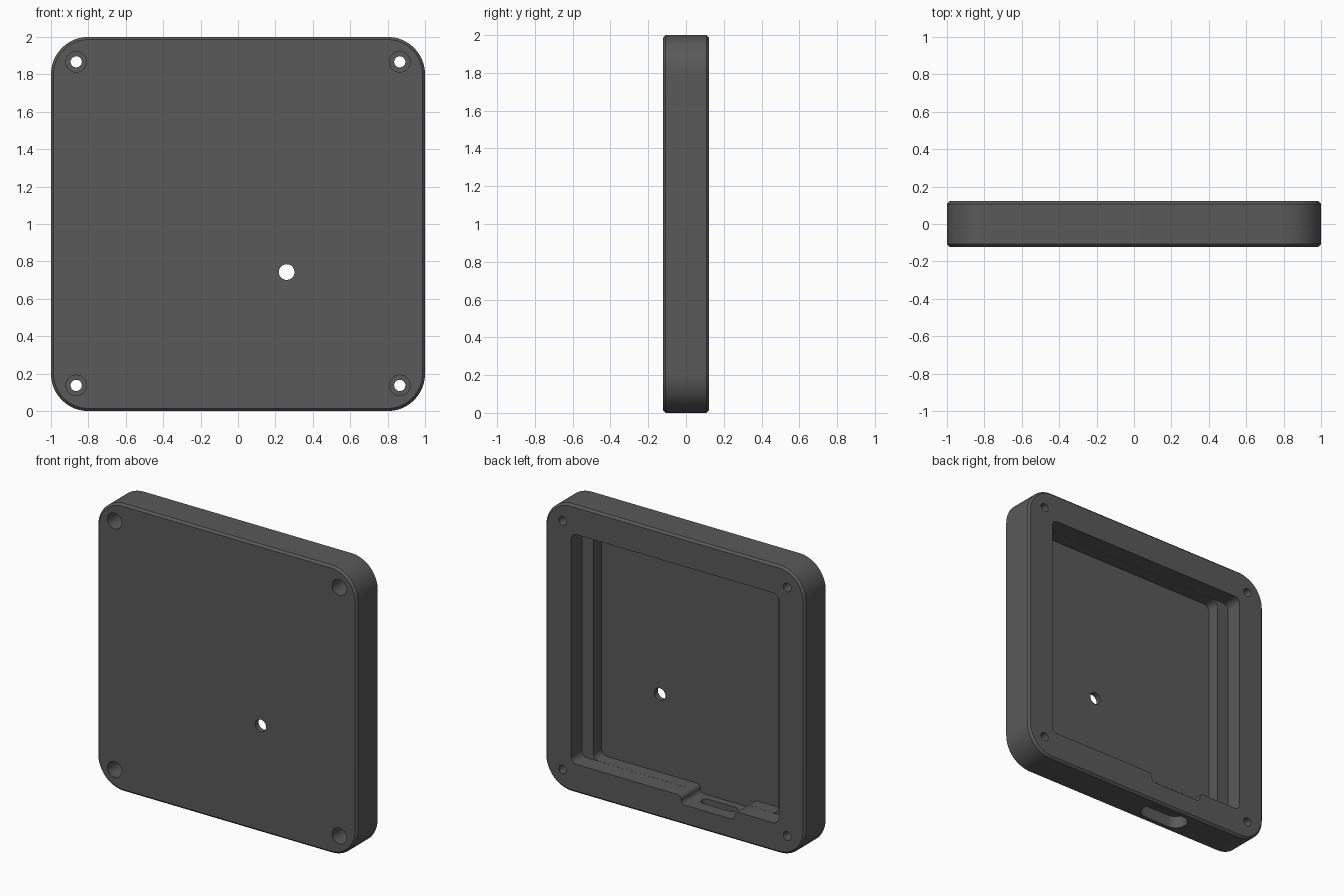
import bpy, bmesh, math
from mathutils import Vector

if "Cube" in bpy.data.objects:
    bpy.data.objects.remove(bpy.data.objects["Cube"])

HALF = 0.122      # half thickness of the case
FLOOR = -0.085    # inner face of the front panel
LEDGE = 0.003     # height of the side ledges

grey = bpy.data.materials.new("dark grey plastic")
grey.diffuse_color = (0.1, 0.1, 0.1, 1)
grey.use_nodes = True
grey.node_tree.nodes["Principled BSDF"].inputs["Base Color"].default_value = grey.diffuse_color


def rounded(x0, x1, z0, z1, r, n=12):
    """Rounded rectangle outline, counter-clockwise."""
    pts = []
    corners = ((x1 - r, z1 - r), (x0 + r, z1 - r), (x0 + r, z0 + r), (x1 - r, z0 + r))
    for k, (cx, cz) in enumerate(corners):
        for i in range(n + 1):
            a = math.pi / 2 * (k + i / n)
            pts.append((cx + r * math.cos(a), cz + r * math.sin(a)))
    return pts


def circle(cx, cz, r, n=32):
    return [(cx + r * math.cos(2 * math.pi * i / n), cz + r * math.sin(2 * math.pi * i / n))
            for i in range(n)]


def loft(name, rings, axis="y"):
    """Closed solid through outlines placed at positions along an axis."""
    bm = bmesh.new()
    loops = []
    for outline, d in rings:
        loops.append([bm.verts.new((u, d, v) if axis == "y" else (u, v, d)) for u, v in outline])
    n = len(loops[0])
    bm.faces.new(loops[0])
    bm.faces.new(loops[-1])
    for a, b in zip(loops, loops[1:]):
        for i in range(n):
            j = (i + 1) % n
            bm.faces.new((a[i], a[j], b[j], b[i]))
    bmesh.ops.recalc_face_normals(bm, faces=bm.faces)
    mesh = bpy.data.meshes.new(name)
    bm.to_mesh(mesh)
    bm.free()
    mesh.materials.append(grey)
    ob = bpy.data.objects.new(name, mesh)
    bpy.context.collection.objects.link(ob)
    return ob


# Case body with chamfered front and back rims
C = 0.014
outer = rounded(-1, 1, 0, 2, 0.2, 20)
inner = rounded(-1 + C, 1 - C, C, 2 - C, 0.2 - C, 20)
case = loft("case", [(inner, -HALF), (outer, -HALF + C), (outer, HALF - C), (inner, HALF)])

cutters = []


def cut(name, rings, axis="y"):
    cutters.append(loft(name, rings, axis))


# Rear pocket: wide upper step, narrower lower step down to the panel
wide = rounded(-0.8, 0.8, 0.2, 1.8, 0.045)
narrow = rounded(-0.71, 0.71, 0.2005, 1.7995, 0.045)
cut("wide_pocket", [(wide, LEDGE), (wide, 0.2)])
cut("narrow_pocket", [(narrow, FLOOR), (narrow, 0.19)])

# Connector notch in the lower wall, with flared upper corners
X0, X1, ZB, ZT, R = -0.46, -0.05, 0.14, 0.2, 0.03
notch = []
for cx, cz, a0, a1 in ((X0 - R, ZT - R, 90, 0), (X0 + R, ZB + R, 180, 270),
                       (X1 - R, ZB + R, 270, 360), (X1 + R, ZT - R, 180, 90)):
    for i in range(9):
        a = math.radians(a0 + (a1 - a0) * i / 8)
        notch.append((cx + R * math.cos(a), cz + R * math.sin(a)))
notch = [(X0 - R, 0.3)] + [(x, z + (0.0003 if z > 0.1999 else 0)) for x, z in notch] + [(X1 + R, 0.3)]
cut("connector_notch", [(notch, FLOOR - 0.0004), (notch, 0.18)])

# Connector slot through the bottom: plug recess outside, slim slot inside
def stadium(w, r):
    return rounded(-0.255 - w - r, -0.255 + w + r, -r, r, r * 0.999, 12)

recess, slot = stadium(0.1, 0.078), stadium(0.1, 0.035)
cut("plug_recess", [(recess, -0.1), (recess, 0.085)], "z")
cut("connector_slot", [(slot, -0.12), (slot, 0.17)], "z")

# Counterbored screw holes in the four corners
for sx in (-0.865, 0.865):
    for z in (0.137, 1.867):
        bore, hole = circle(sx, z, 0.055), circle(sx, z, 0.03)
        cut("screw_counterbore", [(bore, -0.3), (bore, 0.0)])
        cut("screw_hole", [(hole, -0.32), (hole, 0.3)])

# Small round hole through the front panel
led = circle(0.26, 0.743, 0.042)
cut("indicator_hole", [(led, -0.3), (led, 0.05)])

# Apply all cuts and remove the cutters
bpy.context.view_layer.objects.active = case
case.select_set(True)
for c in cutters:
    c.hide_render = True
    m = case.modifiers.new(c.name, "BOOLEAN")
    m.operation, m.solver, m.object = "DIFFERENCE", "EXACT", c
    bpy.ops.object.modifier_apply(modifier=m.name)
for c in cutters:
    bpy.data.objects.remove(c)

bpy.ops.object.shade_smooth_by_angle(angle=math.radians(30))
